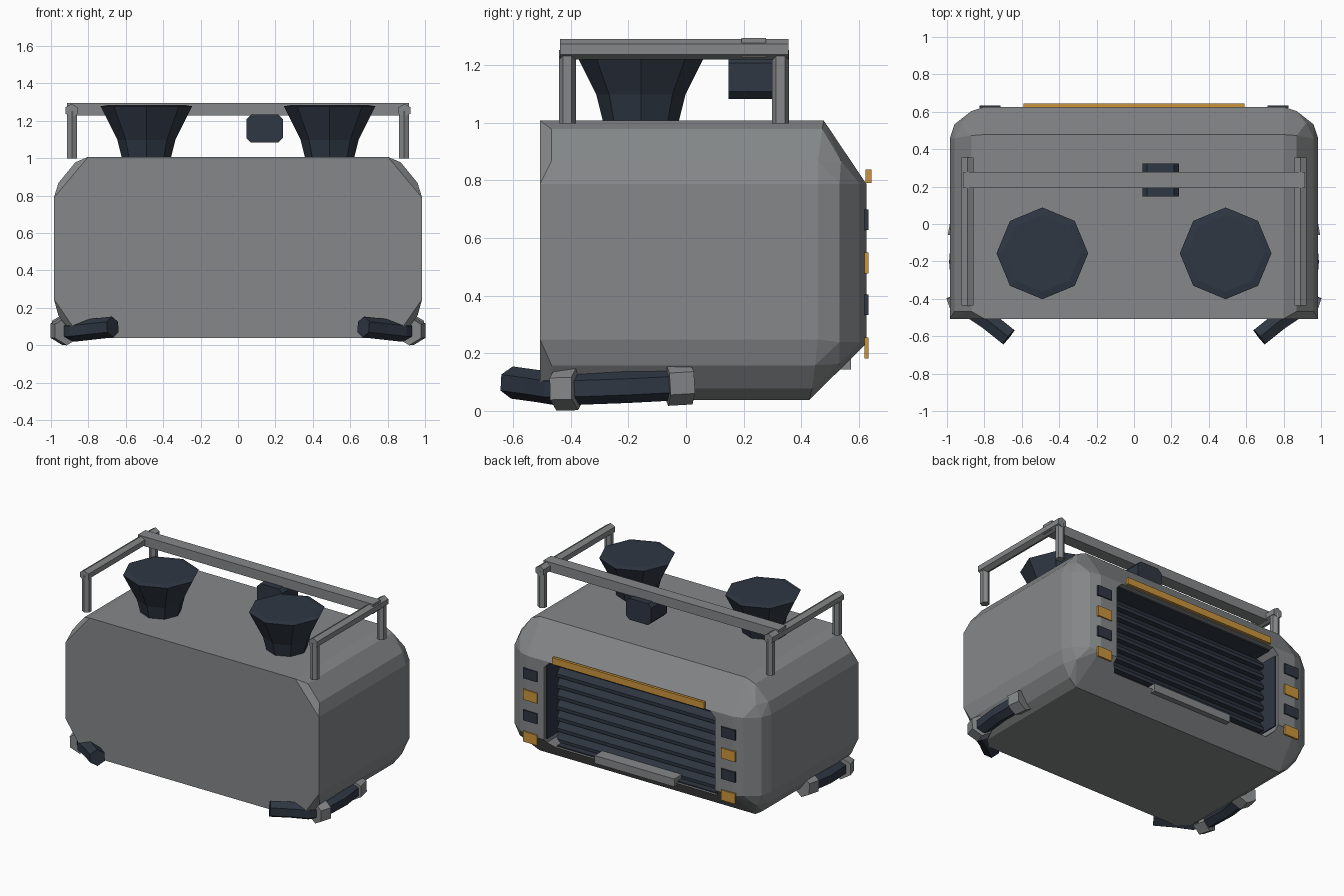
import bpy, bmesh, math
from mathutils import Vector

if "Cube" in bpy.data.objects:
    bpy.data.objects.remove(bpy.data.objects["Cube"])


def material(name, rgb):
    m = bpy.data.materials.new(name)
    m.diffuse_color = (*rgb, 1)
    m.use_nodes = True
    m.node_tree.nodes["Principled BSDF"].inputs["Base Color"].default_value = m.diffuse_color
    return m


GREY = material("warm_grey", (0.235, 0.245, 0.25))
DARK = material("dark_slate", (0.028, 0.038, 0.056))
AMBER = material("amber", (0.60, 0.30, 0.045))


def finish(name, bm, mat):
    bmesh.ops.recalc_face_normals(bm, faces=bm.faces)
    me = bpy.data.meshes.new(name)
    bm.to_mesh(me)
    bm.free()
    me.materials.append(mat)
    ob = bpy.data.objects.new(name, me)
    bpy.context.collection.objects.link(ob)
    return ob


def loft(name, rings, mat):
    """Closed skin through rings of equal point count, capped at both ends."""
    bm = bmesh.new()
    vs = [[bm.verts.new(p) for p in r] for r in rings]
    n = len(vs[0])
    for a, b in zip(vs, vs[1:]):
        for i in range(n):
            j = (i + 1) % n
            bm.faces.new((a[i], a[j], b[j], b[i]))
    bm.faces.new(vs[0])
    bm.faces.new(vs[-1])
    return finish(name, bm, mat)


def box(name, x, y, z, mat):
    return loft(name, [[(x[0], y[0], h), (x[1], y[0], h), (x[1], y[1], h), (x[0], y[1], h)]
                       for h in z], mat)


def tube(name, path, r, sides, mat):
    """Faceted tube along a path, rings mitred at the bends."""
    path = [Vector(p) for p in path]
    rings = []
    for i, p in enumerate(path):
        t = (path[min(i + 1, len(path) - 1)] - path[max(i - 1, 0)]).normalized()
        ref = Vector((0, 0, 1)) if abs(t.z) < 0.9 else Vector((0, 1, 0))
        u = t.cross(ref).normalized()
        v = u.cross(t)
        rings.append([p + r * (math.cos(a) * u + math.sin(a) * v)
                      for a in (2 * math.pi * (k + 0.5) / sides for k in range(sides))])
    return loft(name, rings, mat)


# Body: convex shell with faceted corners
half = [
    # front outline and the small trimmed corners
    (.80, -.505, 1.01), (.985, -.505, .79), (.985, -.505, .25), (.84, -.505, .04),
    (.87, -.465, .98), (.96, -.465, .87), (.96, -.465, .16), (.90, -.465, .08),
    # rear ends of the side edges
    (.80, .48, 1.01), (.87, .475, .98), (.96, .46, .87), (.985, .46, .79),
    (.985, .46, .25), (.96, .45, .16), (.90, .44, .08), (.84, .43, .04),
    # rear upright corners and back panel
    (.96, .535, .79), (.87, .605, .79), (.80, .628, .79),
    (.96, .535, .24), (.87, .605, .24), (.80, .628, .235),
    (.92, .54, .87), (.92, .535, .165),
]
bm = bmesh.new()
for x, y, z in half:
    bm.verts.new((x, y, z))
    bm.verts.new((-x, y, z))
res = bmesh.ops.convex_hull(bm, input=bm.verts)
bmesh.ops.delete(bm, geom=[g for g in res["geom_interior"] if isinstance(g, bmesh.types.BMVert)],
                 context='VERTS')
bmesh.ops.dissolve_limit(bm, angle_limit=math.radians(2), verts=bm.verts, edges=bm.edges)
body = finish("body", bm, GREY)

# Grille recess cut into the back panel, with clipped corners
GX, Z0, Z1, FLOOR = .665, .165, .785, .45
C = .04
outline = [(-GX, Z0 + C), (-GX + C, Z0), (GX - C, Z0), (GX, Z0 + C),
           (GX, Z1 - C), (GX - C, Z1), (-GX + C, Z1), (-GX, Z1 - C)]
cutter = loft("grille_cutter", [[(x, y, z) for x, z in outline] for y in (FLOOR, .8)], GREY)
cutter.hide_render = True
mod = body.modifiers.new("grille_cut", 'BOOLEAN')
mod.operation = 'DIFFERENCE'
mod.solver = 'EXACT'
mod.object = cutter
bpy.context.view_layer.objects.active = body
bpy.ops.object.modifier_apply(modifier=mod.name)
bpy.data.objects.remove(cutter)

# Dark lining of the recess and sawtooth louvres
for s in (-1, 1):
    xs = sorted((s * (GX - .008), s * (GX + .001)))
    box("grille_side", xs, (FLOOR, .605), (Z0 + .07, Z1 - C), DARK)
box("grille_top", (-GX + C, GX - C), (FLOOR, .59), (Z1 - .009, Z1 + .001), DARK)
box("grille_bottom", (-GX + C, GX - C), (FLOOR, .54), (Z0 - .001, Z0 + .008), DARK)
N = 8
step = (Z1 - Z0 - .01) / N
saw = [(FLOOR - .005, Z0 + .005)]
for i in range(N):
    z = Z0 + .005 + i * step
    saw += [(FLOOR + .045, z), (FLOOR + .045, z + step * .3), (FLOOR + .008, z + step * .98)]
saw.append((FLOOR - .005, Z1 - .005))
loft("grille_louvres", [[(x, y, z) for y, z in saw] for x in (-GX + .003, GX - .003)], DARK)
box("grille_step", (-.31, .31), (FLOOR, .575), (.145, .20), GREY)

# Rear marker lights
box("rear_light_bar", (-.59, .59), (.626, .646), (.793, .84), AMBER)
for s in (-1, 1):
    for i, z in enumerate((.665, .515, .37, .22)):
        box("rear_light", sorted((s * .715, s * .825)), (.622, .636), (z - .036, z + .036),
            AMBER if i % 2 else DARK)

# Roof funnels
for s in (-1, 1):
    prof = [(.13, 1.0), (.155, 1.10), (.245, 1.28), (.205, 1.287)]
    loft("roof_funnel", [[(s * .49 + r * math.cos(k * math.pi / 4),
                           -.155 + r * math.sin(k * math.pi / 4), z) for k in range(8)]
                         for r, z in prof], DARK)

# Roof rack: side rails, posts and cross bar
for s in (-1, 1):
    tube("rack_rail", [(s * .89, -.435, 1.257), (s * .89, .357, 1.257)], .036, 6, GREY)
    for y in (-.41, .33):
        tube("rack_post", [(s * .887, y, 1.0), (s * .887, y, 1.255)], .030, 6, GREY)
box("rack_cross_bar", (-.915, .915), (.195, .28), (1.23, 1.297), GREY)

# Hanging lamp box below the cross bar
oct_xz = [(.045, 1.11), (.07, 1.085), (.215, 1.085), (.24, 1.11),
          (.24, 1.21), (.215, 1.235), (.07, 1.235), (.045, 1.21)]
loft("rack_lamp", [[(x, y, z) for x, z in oct_xz] for y in (.15, .325)], DARK)

# Corner bumper tubes with clamps
for s in (-1, 1):
    path = [(.67, -.603, .10), (.78, -.515, .088), (.87, -.455, .078), (.925, -.39, .078),
            (.94, -.20, .085), (.925, -.01, .095)]
    tube("bumper_tube", [(s * x, y, z) for x, y, z in path], .056, 6, DARK)
    for a, b in (((.915, -.45, .078), (.94, -.375, .080)),
                 ((.93, -.065, .095), (.915, .02, .100))):
        tube("bumper_clamp", [(s * p[0], p[1], p[2]) for p in (a, b)], .076, 6, GREY)

# Centre the whole model and rest it on the ground
obs = list(bpy.context.collection.objects)
pts = [v.co for o in obs for v in o.data.vertices]
mid_x = (min(p.x for p in pts) + max(p.x for p in pts)) / 2
mid_y = (min(p.y for p in pts) + max(p.y for p in pts)) / 2
low = min(p.z for p in pts)
for o in obs:
    for v in o.data.vertices:
        v.co -= Vector((mid_x, mid_y, low))
